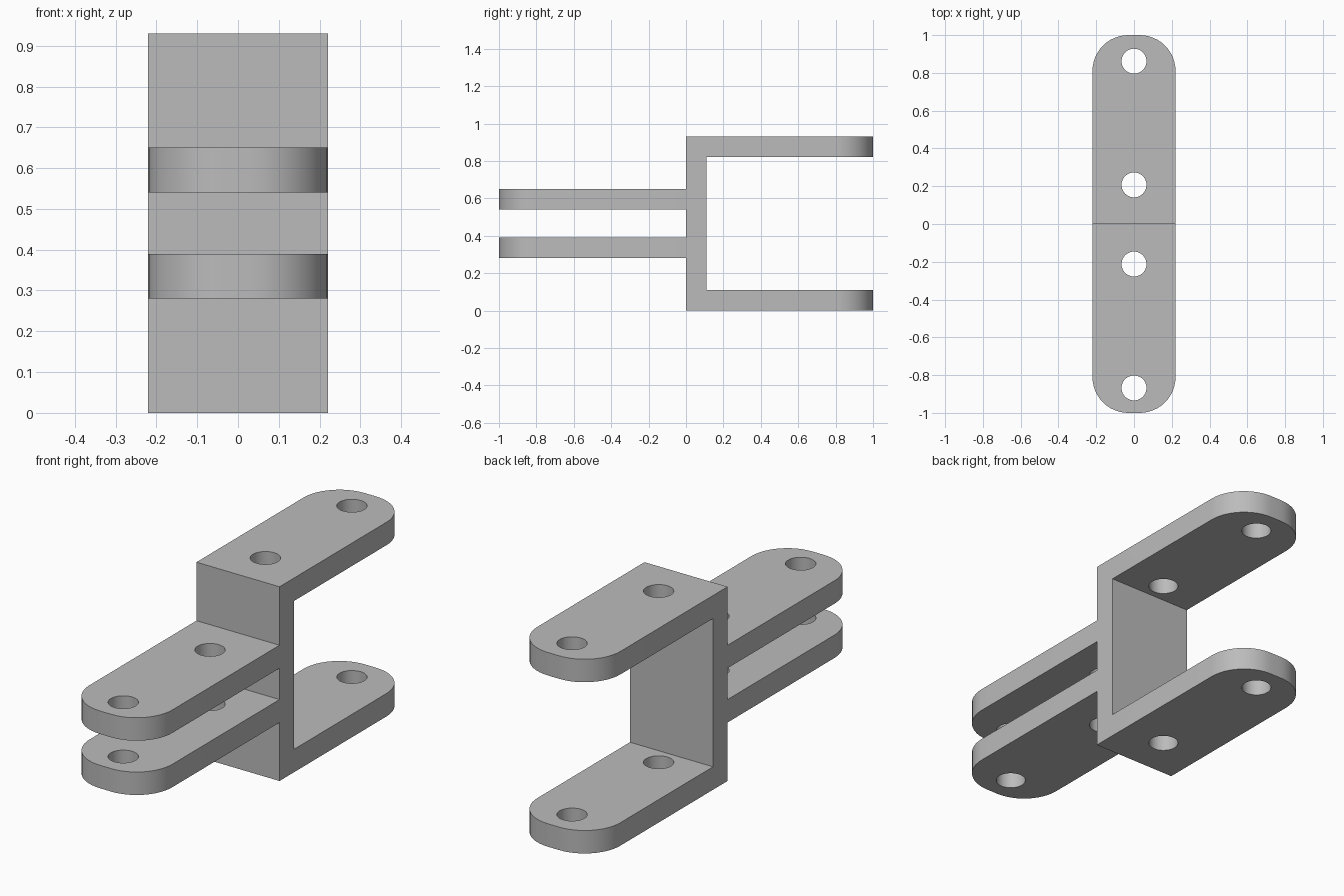
import bpy
import bmesh
from math import radians

cube = bpy.data.objects.get("Cube")
if cube:
    bpy.data.objects.remove(cube)

HALF_WIDTH = 0.22
THICK = 0.11
HEIGHT = 0.93
FRONT_ARMS = (0.28, 0.54)       # underside heights of the two front arms
CORNER = 0.19
HOLE_RADIUS = 0.066
HOLES_Y = (-0.868, -0.212, 0.207, 0.862)


def new_object(name, bm):
    mesh = bpy.data.meshes.new(name)
    bm.to_mesh(mesh)
    bm.free()
    obj = bpy.data.objects.new(name, mesh)
    bpy.context.collection.objects.link(obj)
    return obj


# Material
grey = bpy.data.materials.new("plain_grey")
grey.use_nodes = True
colour = (0.5, 0.5, 0.5, 1)
grey.diffuse_color = colour
grey.node_tree.nodes["Principled BSDF"].inputs["Base Color"].default_value = colour

# Side profile (y, z): back fork, then front arms from the top down
profile = [(0, 0), (1, 0), (1, THICK), (THICK, THICK),
           (THICK, HEIGHT - THICK), (1, HEIGHT - THICK), (1, HEIGHT), (0, HEIGHT)]
for z in reversed(FRONT_ARMS):
    profile += [(0, z + THICK), (-1, z + THICK), (-1, z), (0, z)]

# Clevis body: profile extruded across the width
bm = bmesh.new()
face = bm.faces.new([bm.verts.new((-HALF_WIDTH, y, z)) for y, z in profile])
extruded = bmesh.ops.extrude_face_region(bm, geom=[face])["geom"]
bmesh.ops.translate(bm, vec=(2 * HALF_WIDTH, 0, 0),
                    verts=[g for g in extruded if isinstance(g, bmesh.types.BMVert)])
bmesh.ops.recalc_face_normals(bm, faces=bm.faces[:])

# Rounded arm tips
tips = [e for e in bm.edges
        if all(abs(v.co.y) > 0.99 for v in e.verts)
        and abs(e.verts[0].co.z - e.verts[1].co.z) > 0.01]
bmesh.ops.bevel(bm, geom=tips, offset=CORNER, offset_type='OFFSET', segments=12,
                profile=0.5, affect='EDGES', clamp_overlap=False)
body = new_object("clevis_bracket", bm)
body.data.materials.append(grey)

# Pin holes through all arms
bm = bmesh.new()
for y in HOLES_Y:
    pin = bmesh.ops.create_cone(bm, cap_ends=True, segments=40, radius1=HOLE_RADIUS,
                                radius2=HOLE_RADIUS, depth=HEIGHT + 0.4)
    bmesh.ops.translate(bm, vec=(0, y, HEIGHT / 2), verts=pin["verts"])
cutter = new_object("pin_hole_cutter", bm)
cutter.data.materials.append(grey)
cutter.hide_render = True

holes = body.modifiers.new("pin_holes", 'BOOLEAN')
holes.operation = 'DIFFERENCE'
holes.solver = 'EXACT'
holes.object = cutter

bpy.ops.object.select_all(action='DESELECT')
body.select_set(True)
bpy.context.view_layer.objects.active = body
bpy.ops.object.modifier_apply(modifier=holes.name)
bpy.data.objects.remove(cutter)
bpy.ops.object.shade_smooth_by_angle(angle=radians(30))
